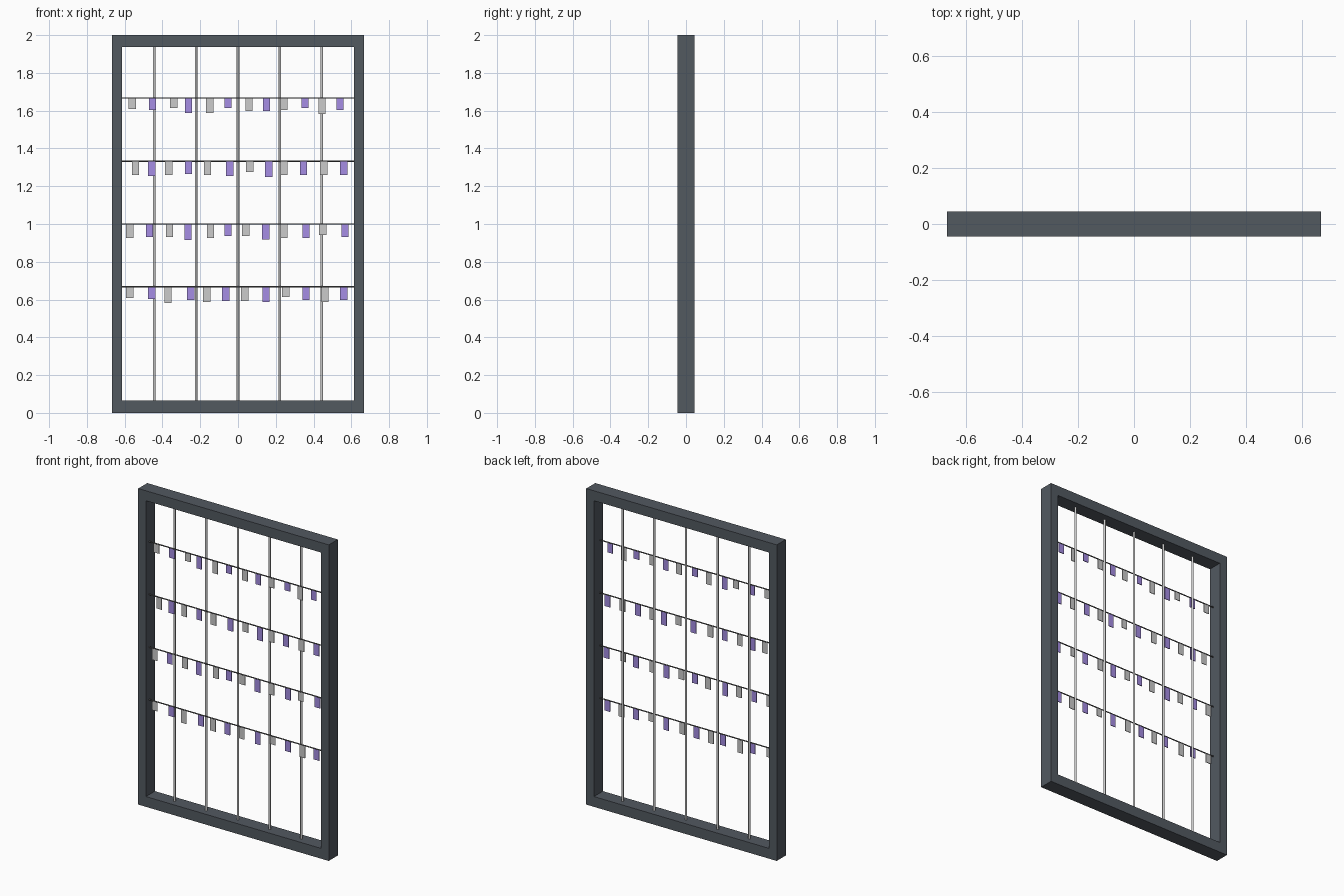
import bpy, bmesh
from math import pi
from mathutils import Matrix

if "Cube" in bpy.data.objects:
    bpy.data.objects.remove(bpy.data.objects["Cube"])


def material(name, rgb):
    m = bpy.data.materials.new(name)
    m.diffuse_color = (*rgb, 1)
    m.use_nodes = True
    m.node_tree.nodes["Principled BSDF"].inputs["Base Color"].default_value = m.diffuse_color
    return m


slate = material("slate", (0.085, 0.10, 0.118))
violet = material("violet", (0.38, 0.27, 0.78))
dark = material("dark_wire", (0.13, 0.13, 0.13))


def finish(bm, name, mat=None):
    bmesh.ops.recalc_face_normals(bm, faces=bm.faces)
    me = bpy.data.meshes.new(name)
    bm.to_mesh(me)
    bm.free()
    ob = bpy.data.objects.new(name, me)
    bpy.context.collection.objects.link(ob)
    if mat:
        me.materials.append(mat)
    return ob


def box(name, center, size, mat=None):
    bm = bmesh.new()
    bmesh.ops.create_cube(bm, size=1, matrix=Matrix.Translation(center) @ Matrix.Diagonal((*size, 1)))
    return finish(bm, name, mat)


def rod(name, center, radius, length, along_x=False, mat=None):
    bm = bmesh.new()
    turn = Matrix.Rotation(pi / 2, 4, 'Y') if along_x else Matrix()
    bmesh.ops.create_cone(bm, cap_ends=True, segments=12, radius1=radius, radius2=radius,
                          depth=length, matrix=Matrix.Translation(center) @ turn)
    for f in bm.faces:
        f.smooth = len(f.verts) == 4
    return finish(bm, name, mat)


# Rectangular frame: one closed ring with a window opening
W, H, D = 0.667, 2.0, 0.045
IW, IB, IT = 0.613, 0.065, 1.937
bm = bmesh.new()
outer = [(-W, 0), (W, 0), (W, H), (-W, H)]
inner = [(-IW, IB), (IW, IB), (IW, IT), (-IW, IT)]
of, inf, ob_, ib = [[bm.verts.new((x, y, z)) for x, z in loop]
                    for y in (-D, D) for loop in (outer, inner)]
for i in range(4):
    j = (i + 1) % 4
    for a, b in ((of, inf), (inf, ib), (ib, ob_), (ob_, of)):
        bm.faces.new((a[i], a[j], b[j], b[i]))
finish(bm, "frame", slate)

# Vertical bars
for i in range(-2, 3):
    rod(f"bar_{i + 3}", (i * 0.222, 0, (IB + IT) / 2), 0.0068, IT - IB + 0.01)

# Horizontal wires with hanging tags: (centre x, length) in hundredths
WIRE_Y = -0.0135
rows = {
    1.667: [(-56, 5.8), (-45.3, 6.3), (-34, 5.3), (-26.2, 7.9), (-15, 7.9), (-5.3, 5.3),
            (5.8, 6.9), (15.1, 6.9), (24.4, 6.3), (35.5, 5.3), (44.5, 8.5), (54, 6.3)],
    1.333: [(-54.2, 7.4), (-45.7, 7.9), (-36.7, 7.4), (-26.2, 6.9), (-16.1, 7.4), (-4.4, 7.9),
            (6.2, 5.8), (16.3, 8.5), (24.3, 7.4), (34.6, 7.4), (45.4, 7.4), (56, 7.4)],
    1.0: [(-57.3, 7.4), (-46.8, 6.9), (-36.2, 6.9), (-26.5, 8.5), (-14.5, 7.4), (-5.3, 6.3),
          (4.1, 6.3), (14.7, 8.2), (24.3, 7.4), (36, 7.4), (44.9, 5.8), (56.7, 6.9)],
    0.667: [(-57.3, 5.9), (-45.7, 6.5), (-37, 8.5), (-25, 7), (-16.5, 7.9), (-6.5, 7.5),
            (3.6, 7.5), (14.8, 8), (25.3, 5.3), (36, 6.9), (46, 7.9), (56, 6.9)],
}
for r, (z, tags) in enumerate(rows.items(), 1):
    rod(f"wire_{r}", (0, WIRE_Y, z), 0.0036, 2 * IW + 0.01, True, dark)
    for k, (x, length) in enumerate(tags):
        h = length / 100
        box(f"tag_{r}_{k + 1}", (x / 100, WIRE_Y, z - h / 2), (0.038, 0.004, h),
            violet if k % 2 else None)
